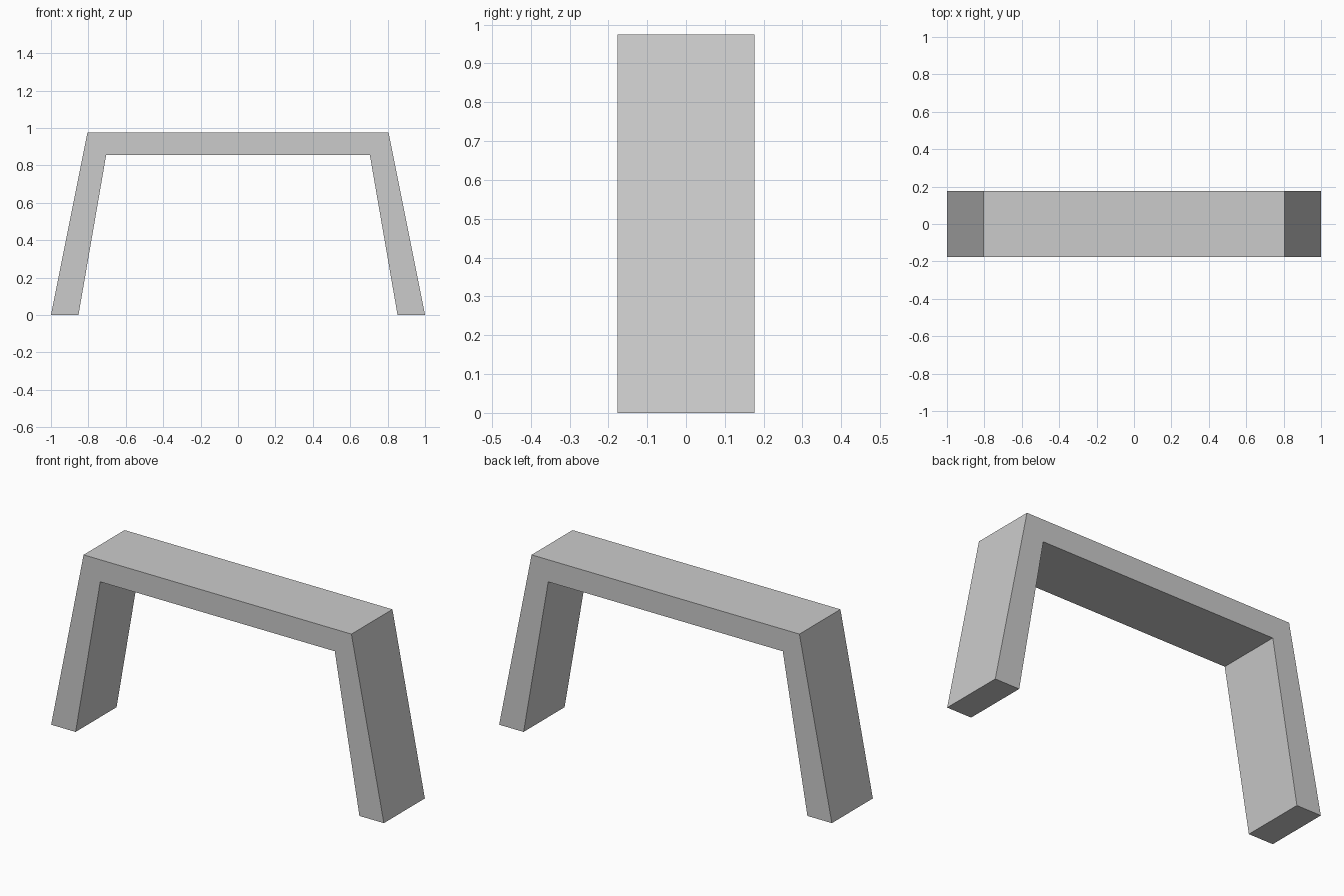
import bpy
import bmesh

cube = bpy.data.objects.get("Cube")
if cube:
    bpy.data.objects.remove(cube, do_unlink=True)

# Plain grey material
grey = bpy.data.materials.new("light_grey")
grey.use_nodes = True
colour = (0.6, 0.6, 0.6, 1.0)
grey.diffuse_color = colour
grey.node_tree.nodes["Principled BSDF"].inputs["Base Color"].default_value = colour

# Half outline of the arch: outer foot, outer shoulder, inner corner, inner foot
half = [(1.0, 0.0), (0.805, 0.975), (0.705, 0.855), (0.853, 0.0)]
half_depth = 0.176

# Mirror the half outline into one closed profile
outer, inner = half[:2], half[2:]
flip = lambda pts: [(-x, z) for x, z in reversed(pts)]
profile = outer + flip(outer) + flip(inner) + inner

# Extrude the profile from front to back
bm = bmesh.new()
front = bm.faces.new([bm.verts.new((x, -half_depth, z)) for x, z in profile])
back = bmesh.ops.extrude_face_region(bm, geom=[front], use_keep_orig=True)["geom"]
bmesh.ops.translate(bm, vec=(0, 2 * half_depth, 0),
                    verts=[g for g in back if isinstance(g, bmesh.types.BMVert)])
bmesh.ops.recalc_face_normals(bm, faces=bm.faces)

mesh = bpy.data.meshes.new("arch_frame")
bm.to_mesh(mesh)
bm.free()
mesh.materials.append(grey)
frame = bpy.data.objects.new("arch_frame", mesh)
bpy.context.collection.objects.link(frame)
